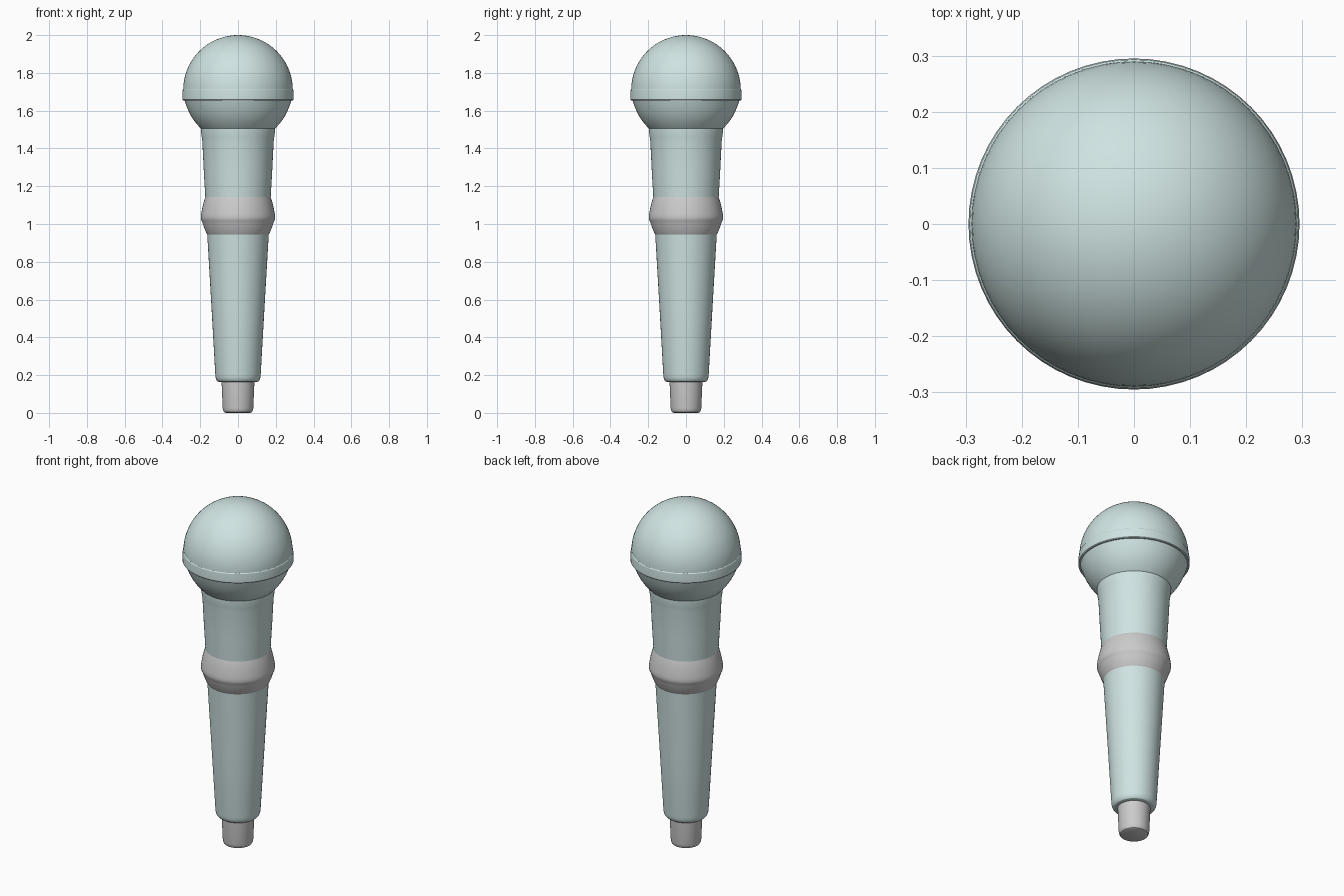
import bpy, bmesh, math

if "Cube" in bpy.data.objects:
    bpy.data.objects.remove(bpy.data.objects["Cube"])

mint = bpy.data.materials.new("pale_mint")
mint.diffuse_color = (0.62, 0.77, 0.76, 1)
mint.use_nodes = True
mint.node_tree.nodes["Principled BSDF"].inputs["Base Color"].default_value = mint.diffuse_color
SIDES = 64


def lathe(name, profile, mat=None, angle=30):
    """Spin a (radius, height) profile around z."""
    bm = bmesh.new()
    verts = [bm.verts.new((r, 0, z)) for r, z in profile]
    edges = [bm.edges.new(p) for p in zip(verts, verts[1:])]
    bmesh.ops.spin(bm, geom=verts + edges, cent=(0, 0, 0), axis=(0, 0, 1),
                   angle=math.tau, steps=SIDES, use_duplicate=False)
    bmesh.ops.remove_doubles(bm, verts=bm.verts, dist=1e-5)
    bmesh.ops.recalc_face_normals(bm, faces=bm.faces)
    mesh = bpy.data.meshes.new(name)
    bm.to_mesh(mesh)
    bm.free()
    # open shells: make sure the faces point away from the axis
    side = sum(f.normal.x * f.center.x + f.normal.y * f.center.y for f in mesh.polygons)
    if side < 0:
        mesh.flip_normals()
    ob = bpy.data.objects.new(name, mesh)
    bpy.context.collection.objects.link(ob)
    if mat:
        mesh.materials.append(mat)
    bpy.ops.object.select_all(action='DESELECT')
    ob.select_set(True)
    bpy.context.view_layer.objects.active = ob
    bpy.ops.object.shade_smooth_by_angle(angle=math.radians(angle))
    return ob


# Domed upper grille
dome = [(0.29 * math.cos(math.pi / 2 * i / 24), 1.71 + 0.29 * math.sin(math.pi / 2 * i / 24))
        for i in range(24)] + [(0, 2.0)]
lathe("grille_dome", dome, mint)

# Band around the head
lathe("grille_band", [(0.284, 1.655), (0.292, 1.655), (0.295, 1.659), (0.295, 1.685),
                      (0.293, 1.709), (0.290, 1.713), (0.286, 1.713)], mint)

# Lower bowl of the grille
lathe("grille_bowl", [(0.196, 1.505), (0.206, 1.515), (0.228, 1.541), (0.247, 1.569),
                      (0.263, 1.600), (0.276, 1.633), (0.285, 1.660)], mint)

# Neck below the head
lathe("neck", [(0.173, 1.14), (0.181, 1.28), (0.189, 1.44), (0.192, 1.46),
               (0.197, 1.495), (0.197, 1.508)], mint)

# Grey ring between neck and handle
lathe("middle_ring", [(0.163, 0.945), (0.169, 0.955), (0.181, 0.985), (0.187, 1.003),
                      (0.190, 1.013), (0.195, 1.022), (0.197, 1.035), (0.195, 1.052),
                      (0.189, 1.085), (0.180, 1.122), (0.173, 1.142)])

# Tapered handle with rounded lower edge
lathe("handle", [(0.08, 0.163), (0.098, 0.163), (0.107, 0.166), (0.114, 0.174),
                 (0.118, 0.185), (0.120, 0.200), (0.141, 0.57), (0.163, 0.948)], mint)

# Grey connector plug
lathe("plug", [(0, 0), (0.066, 0), (0.074, 0.004), (0.079, 0.013),
               (0.081, 0.025), (0.087, 0.165)])
